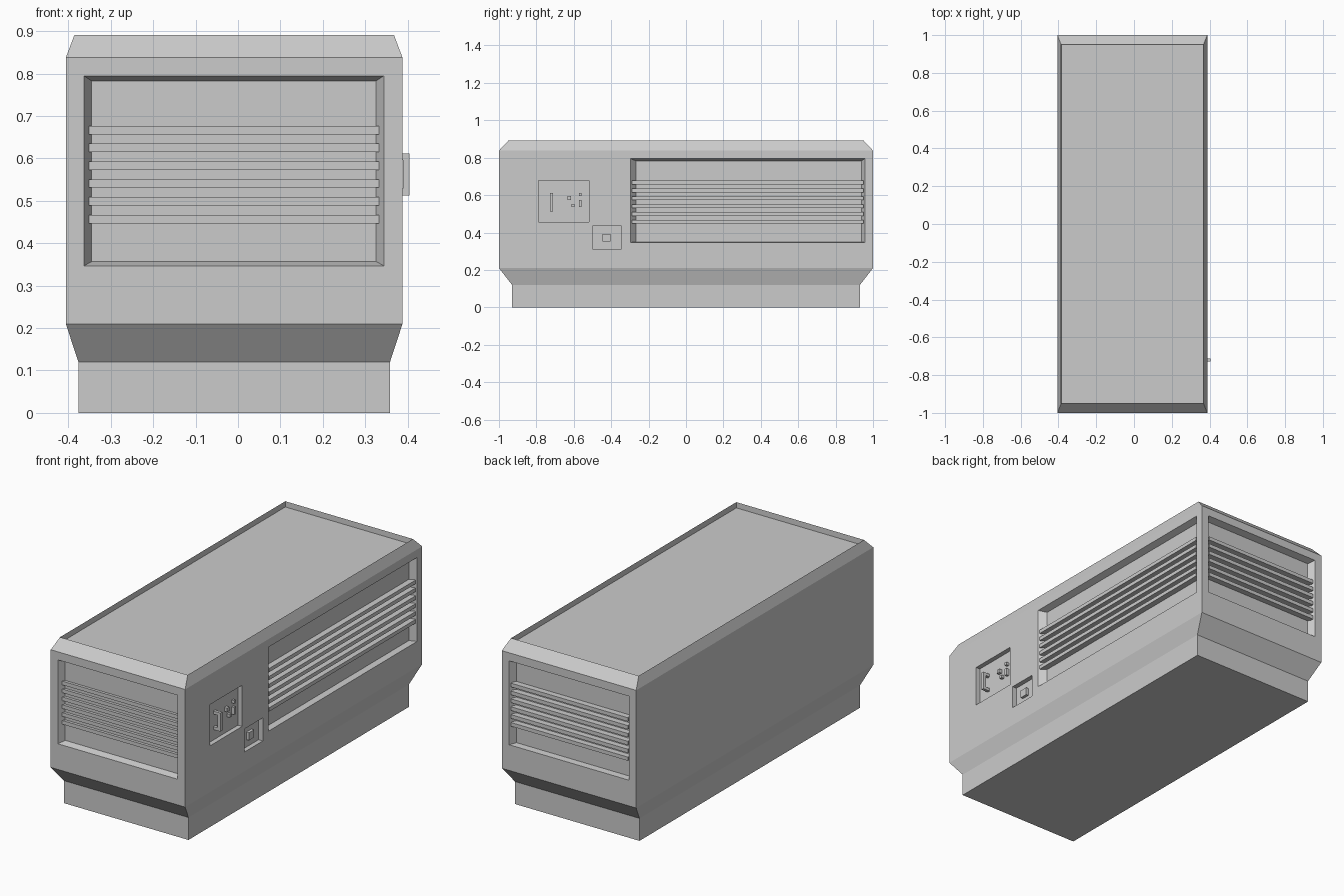
import bpy, bmesh

if "Cube" in bpy.data.objects:
    bpy.data.objects.remove(bpy.data.objects["Cube"])

XC = -0.009          # body centre in x (the handle sticks out on the right)
FACE_X = 0.388       # right wall plane
DEPTH = 0.035        # depth of the vent recesses


# Frames: (u across, v up, d outward from the wall) -> world
def plan(u, v, d): return (u, v, d)
def front(u, v, d): return (u, -1 - d, v)
def back(u, v, d): return (u, 1 + d, v)
def right(u, v, d): return (FACE_X + d, u, v)


def loft(name, frame, rings):
    """Solid through rectangles (u0, u1, v0, v1, d)."""
    bm = bmesh.new()
    loops = [[bm.verts.new(frame(u, v, d))
              for u, v in ((u0, v0), (u1, v0), (u1, v1), (u0, v1))]
             for u0, u1, v0, v1, d in rings]
    for a, b in zip(loops, loops[1:]):
        for i in range(4):
            j = (i + 1) % 4
            bm.faces.new((a[i], a[j], b[j], b[i]))
    bm.faces.new(loops[0][::-1])
    bm.faces.new(loops[-1])
    bmesh.ops.recalc_face_normals(bm, faces=bm.faces)
    mesh = bpy.data.meshes.new(name)
    bm.to_mesh(mesh)
    bm.free()
    ob = bpy.data.objects.new(name, mesh)
    bpy.context.collection.objects.link(ob)
    return ob


def box(name, frame, u0, u1, v0, v1, d0, d1):
    return loft(name, frame, [(u0, u1, v0, v1, d0), (u0, u1, v0, v1, d1)])


def cut(target, cutter):
    mod = target.modifiers.new("cut", 'BOOLEAN')
    mod.operation = 'DIFFERENCE'
    mod.solver = 'EXACT'
    mod.object = cutter
    bpy.context.view_layer.objects.active = target
    bpy.ops.object.modifier_apply(modifier=mod.name)
    bpy.data.objects.remove(cutter)


# Housing: plinth, flared skirt, walls, chamfered rim and sunken top panel
levels = [(0.3675, 0.93, 0), (0.3675, 0.93, 0.12), (0.397, 1, 0.21),
          (0.397, 1, 0.838), (0.377, 0.95, 0.891), (0.376, 0.949, 0.861)]
housing = loft("housing", plan,
               [(XC - hx, XC + hx, -hy, hy, z) for hx, hy, z in levels])

# Vent recesses with sloped walls, and their slats
# (name, frame, outer span, end slopes, inner bottom, slat end inset, slat front)
vents = [("front", front, -0.363, 0.344, 0.018, 0.018, 0.357, 0.011, -0.02),
         ("back", back, -0.363, 0.344, 0.018, 0.018, 0.350, 0.008, -0.003),
         ("right", right, -0.297, 0.957, 0.030, 0.020, 0.350, 0.008, -0.003)]
for name, frame, u0, u1, s0, s1, floor, inset, slat_front in vents:
    outer = (u0, u1, 0.347, 0.795)
    inner = (u0 + s0, u1 - s1, floor, 0.783)
    cut(housing, loft("cutter", frame,
                      [inner + (-DEPTH,), outer + (0,), outer + (0.02,)]))
    for i in range(6):
        z = 0.457 + 0.042 * i
        box(f"{name}_vent_slat_{i + 1}", frame, u0 + inset, u1 - inset,
            z - 0.01, z + 0.01, -DEPTH - 0.005, slat_front)

# Control panel and socket recesses
PANEL = -0.025
cut(housing, box("cutter", right, -0.789, -0.519, 0.457, 0.677, PANEL, 0.02))
cut(housing, box("cutter", right, -0.50, -0.345, 0.313, 0.436, PANEL, 0.02))

# Buttons and socket block
buttons = [(-0.634, -0.615, 0.575, 0.596), (-0.572, -0.559, 0.596, 0.612),
           (-0.572, -0.559, 0.537, 0.575), (-0.612, -0.596, 0.537, 0.553)]
for i, b in enumerate(buttons):
    box(f"button_{i + 1}", right, *b, PANEL - 0.002, -0.008)
box("socket_block", right, -0.447, -0.404, 0.352, 0.393, PANEL - 0.002, -0.01)

# Pull handle: bar with two legs
box("handle_bar", right, -0.727, -0.711, 0.513, 0.612, 0.001, 0.017)
for name, z in (("lower", 0.513), ("upper", 0.596)):
    box(f"handle_{name}_leg", right, -0.727, -0.711, z, z + 0.016,
        PANEL - 0.002, 0.001)
